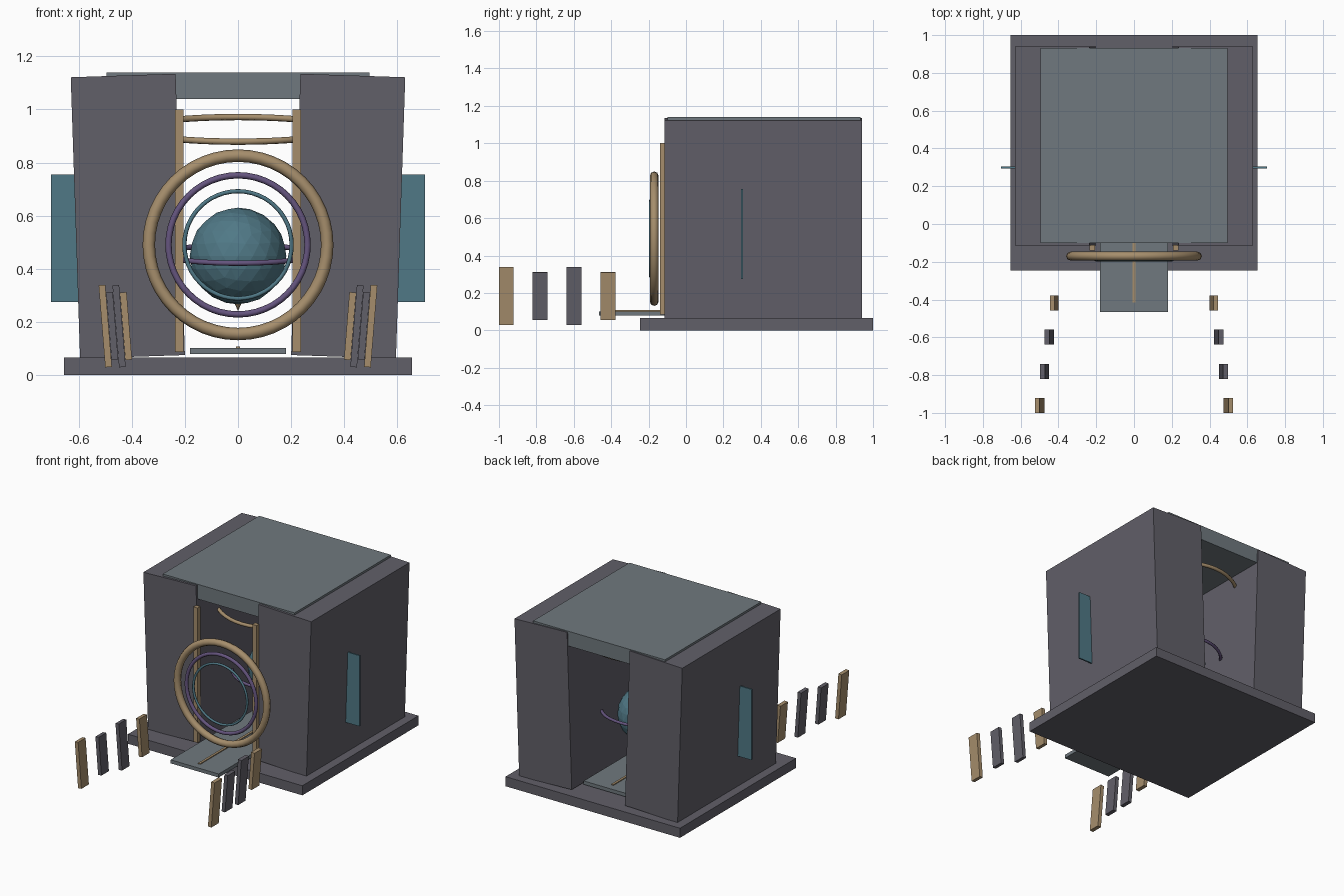
import bpy
import math

if "Cube" in bpy.data.objects:
    bpy.data.objects.remove(bpy.data.objects["Cube"])


def material(name, rgb):
    m = bpy.data.materials.new(name)
    m.diffuse_color = (*rgb, 1)
    m.use_nodes = True
    m.node_tree.nodes["Principled BSDF"].inputs["Base Color"].default_value = m.diffuse_color
    return m


STONE = material("stone", (0.12, 0.115, 0.14))
SLATE = material("slate", (0.16, 0.19, 0.21))
GOLD = material("gold", (0.38, 0.27, 0.15))
TEAL = material("teal", (0.08, 0.19, 0.24))
PURPLE = material("purple", (0.13, 0.09, 0.21))


def finish(name, mat, smooth=False):
    ob = bpy.context.object
    ob.name = name
    ob.data.materials.append(mat)
    if smooth:
        bpy.ops.object.shade_smooth_by_angle(angle=math.radians(50))
    return ob


def box(name, mat, center, size, lean=0):
    """Box given by centre and full size, leaning towards +x by lean degrees."""
    bpy.ops.mesh.primitive_cube_add(size=1, location=center,
                                    rotation=(0, math.radians(lean), 0))
    bpy.context.object.scale = size
    return finish(name, mat)


def ring(name, mat, center, major, minor, pitch):
    """Torus pitched about the x axis."""
    bpy.ops.mesh.primitive_torus_add(location=center, rotation=(math.radians(pitch), 0, 0),
                                     major_radius=major, minor_radius=minor,
                                     major_segments=48, minor_segments=8)
    return finish(name, mat, True)


# Base, roof and walkway through the passage
box("base", STONE, (0, 0.3775, 0.0325), (1.31, 1.245, 0.065))
box("roof_slab", SLATE, (0, 0.4165, 1.09), (0.99, 1.033, 0.1))
box("walkway", SLATE, (0, 0.1875, 0.09), (0.36, 1.305, 0.024))
box("walkway_inlay", GOLD, (0, 0.1875, 0.103), (0.016, 1.205, 0.01))

# Mirrored parts: leaning piers, door posts, side fins and path markers
for side, label in ((-1, "left"), (1, "right")):
    box(f"{label}_pier", STONE, (side * 0.415, 0.4125, 0.598), (0.395, 1.055, 1.06), side * 1.9)
    box(f"{label}_door_post", GOLD, (side * 0.221, -0.125, 0.543), (0.031, 0.03, 0.915))
    box(f"{label}_fin", TEAL, (side * 0.635, 0.3, 0.515), (0.14, 0.01, 0.48))
    for i in range(4):
        tall = i % 2 == 1
        box(f"{label}_path_marker_{i + 1}", GOLD if i in (0, 3) else STONE,
            (side * (0.422 + 0.026 * i), -0.418 - 0.181 * i, 0.184),
            (0.025, 0.08, 0.31 if tall else 0.255), side * 4.6)

# Concentric gate rings
ring("gate_ring_outer", GOLD, (0, -0.17, 0.49), 0.336, 0.0235, 90)
ring("gate_ring_middle", PURPLE, (0, -0.178, 0.49), 0.262, 0.012, 90)
ring("gate_ring_inner", TEAL, (0, -0.19, 0.49), 0.202, 0.008, 90)

# Floating core with its orbit, spike and overhead ring
bpy.ops.mesh.primitive_ico_sphere_add(subdivisions=3, radius=0.182, location=(0, 0.42, 0.448))
finish("core", TEAL)
ring("core_orbit", PURPLE, (0, 0.42, 0.455), 0.28, 0.01, 7)
ring("overhead_ring", GOLD, (0, 0.42, 0.925), 0.38, 0.012, 7)
bpy.ops.mesh.primitive_cone_add(vertices=8, radius1=0.035, radius2=0, depth=0.08,
                                location=(0, 0.42, 0.28), rotation=(math.pi, 0, 0))
finish("core_spike", GOLD)
